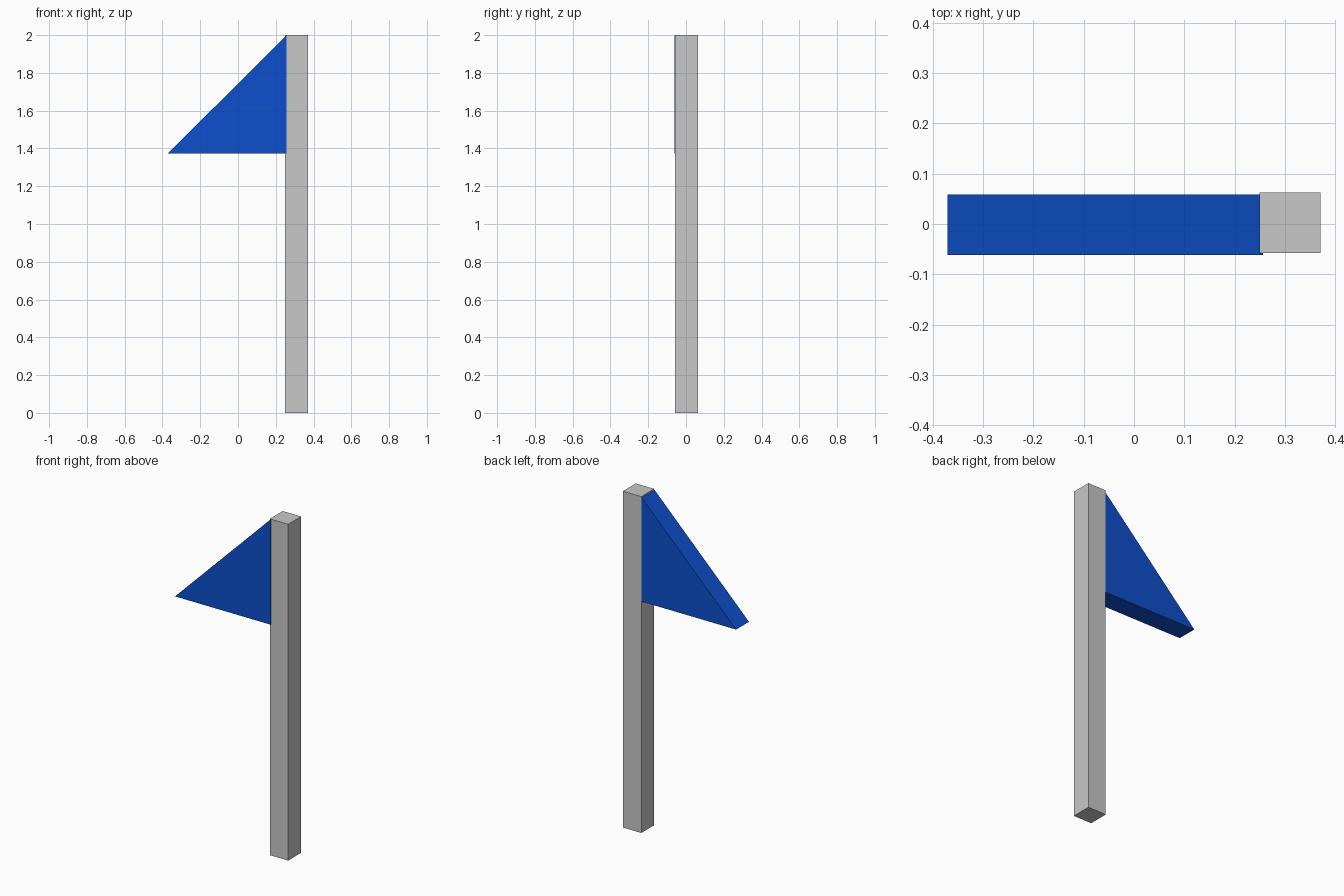
import bpy

if "Cube" in bpy.data.objects:
    bpy.data.objects.remove(bpy.data.objects["Cube"])


def material(name, rgb):
    mat = bpy.data.materials.new(name)
    mat.diffuse_color = (*rgb, 1)
    mat.use_nodes = True
    mat.node_tree.nodes["Principled BSDF"].inputs["Base Color"].default_value = mat.diffuse_color
    return mat


def prism(name, profile, y0, y1, mat):
    """Extrude an XZ profile (counter-clockwise seen from the front) from y0 to y1."""
    n = len(profile)
    verts = [(x, y, z) for y in (y0, y1) for x, z in profile]
    faces = [tuple(range(n)), tuple(reversed(range(n, 2 * n)))]
    faces += [(i, i + n, (i + 1) % n + n, (i + 1) % n) for i in range(n)]
    mesh = bpy.data.meshes.new(name)
    mesh.from_pydata(verts, [], faces)
    mesh.materials.append(mat)
    obj = bpy.data.objects.new(name, mesh)
    bpy.context.collection.objects.link(obj)
    return obj


grey = material("light grey", (0.58, 0.58, 0.58))
blue = material("blue", (0.004, 0.08, 0.61))

# Square pole
prism("pole", [(0.25, 0), (0.371, 0), (0.371, 2), (0.25, 2)], -0.058, 0.063, grey)

# Triangular flag, slightly sunk into the pole and proud of its front
prism("flag", [(-0.371, 1.374), (0.257, 1.374), (0.257, 1.999)], -0.062, 0.059, blue)
